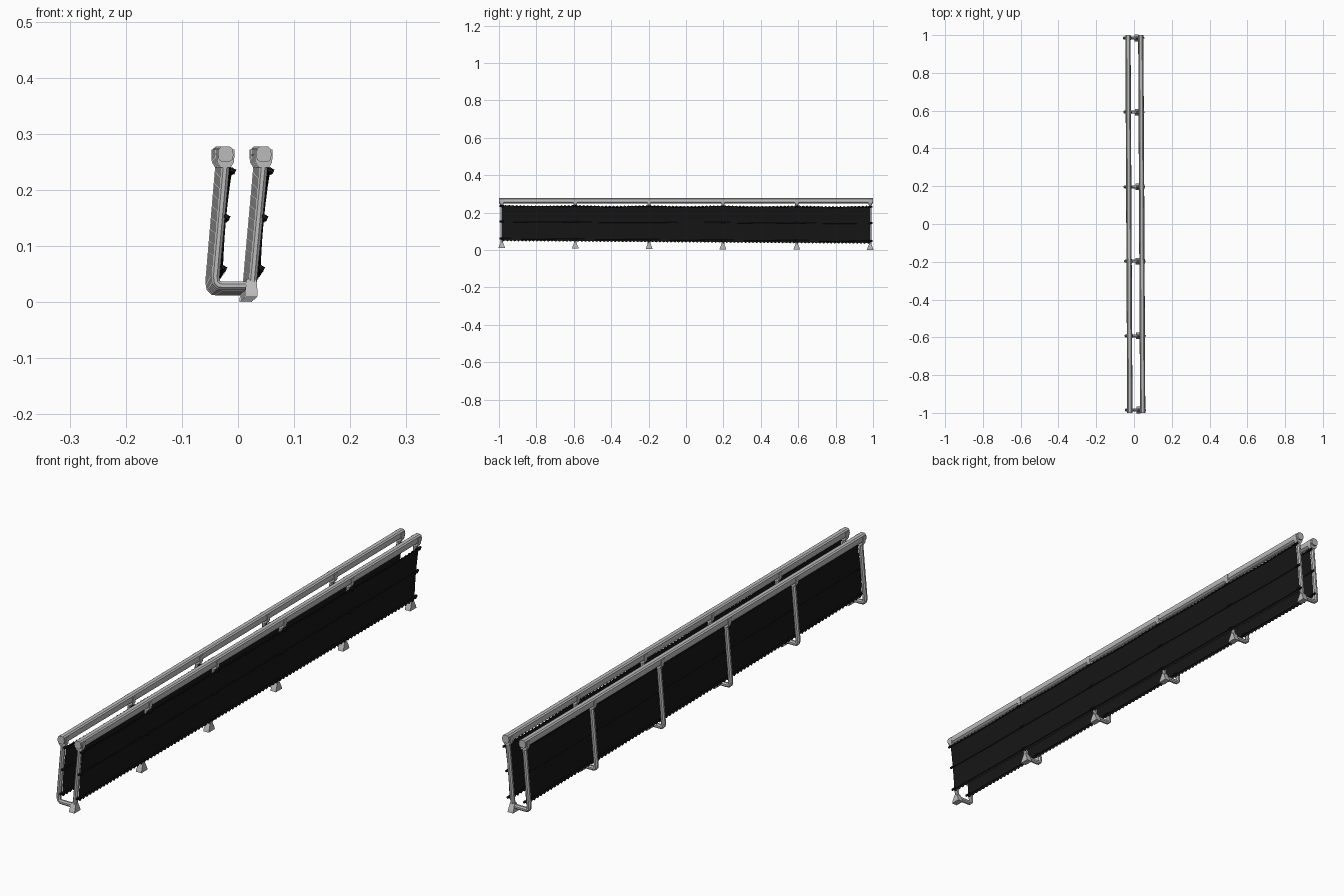
import bpy, bmesh, math
from mathutils import Vector

if "Cube" in bpy.data.objects:
    bpy.data.objects.remove(bpy.data.objects["Cube"])


def material(name, v):
    m = bpy.data.materials.new(name)
    m.diffuse_color = (v, v, v, 1)
    m.use_nodes = True
    m.node_tree.nodes["Principled BSDF"].inputs["Base Color"].default_value = m.diffuse_color
    return m


GREY = material("light grey metal", 0.5)
BLACK = material("black netting", 0.008)


def mesh_object(name, verts, faces, mat):
    me = bpy.data.meshes.new(name)
    me.from_pydata([tuple(v) for v in verts], [], faces)
    bm = bmesh.new()
    bm.from_mesh(me)
    bmesh.ops.recalc_face_normals(bm, faces=bm.faces)
    bm.to_mesh(me)
    bm.free()
    me.materials.append(mat)
    ob = bpy.data.objects.new(name, me)
    bpy.context.collection.objects.link(ob)
    return ob


def tube(name, pts, r, mat, sides=8):
    """Sweep a polygon along a path, with capped ends."""
    pts = [Vector(p) for p in pts]
    d0 = pts[1] - pts[0]
    side = Vector((0, 1, 0)) if abs(d0.normalized().y) < 0.9 else Vector((1, 0, 0))
    verts, faces = [], []
    n = len(pts)
    for i, p in enumerate(pts):
        t = (pts[min(i + 1, n - 1)] - pts[max(i - 1, 0)]).normalized()
        u = (side - t * side.dot(t)).normalized()
        w = t.cross(u)
        for k in range(sides):
            a = math.tau * (k + 0.5) / sides
            verts.append(p + r * (u * math.cos(a) + w * math.sin(a)))
    for i in range(n - 1):
        for k in range(sides):
            a, b = i * sides + k, i * sides + (k + 1) % sides
            faces.append((a, b, b + sides, a + sides))
    faces += [tuple(range(sides)), tuple(range((n - 1) * sides, n * sides))]
    ob = mesh_object(name, verts, faces, mat)
    return ob


# The frame line drifts slightly along its length
def dx(y):
    return -0.005 * y


def base_z(y):
    return 0.0245 - 0.005 * y


LEFT = (-0.047, -0.027)    # post centre x at bottom and at top
RIGHT = (0.020, 0.041)
TOP = 0.252
POSTS = [-0.985, -0.592, -0.197, 0.197, 0.592, 0.985]


def post_x(side, y, z):
    t = (z - base_z(y)) / (TOP - base_z(y))
    return side[0] + (side[1] - side[0]) * t + dx(y)


for y in POSTS:
    # U-shaped frame with a rounded lower left corner
    z0 = base_z(y)
    xl = LEFT[0] + dx(y)
    pts = [(post_x(LEFT, y, TOP), y, TOP), (post_x(LEFT, y, z0 + 0.016), y, z0 + 0.016),
           (xl + 0.003, y, z0 + 0.006), (xl + 0.008, y, z0 + 0.001),
           (xl + 0.016, y, z0), (RIGHT[0] + dx(y) + 0.005, y, z0)]
    tube("frame_left_and_floor", pts, 0.0085, GREY)
    tube("frame_right_post", [(post_x(RIGHT, y, TOP), y, TOP),
                              (post_x(RIGHT, y, z0 - 0.005), y, z0 - 0.005)], 0.0085, GREY)
    # Flared foot under the right post
    xc = RIGHT[0] + dx(y) - 0.001
    v = []
    for z, hx, hy in ((z0 - 0.0195, 0.011, 0.018), (z0 - 0.012, 0.011, 0.016), (z0 + 0.012, 0.009, 0.006)):
        v += [(xc + sx * hx, y + sy * hy, z) for sx, sy in ((-1, -1), (1, -1), (1, 1), (-1, 1))]
    f = [(0, 1, 2, 3), (8, 9, 10, 11)]
    f += [(r + k, r + (k + 1) % 4, r + 4 + (k + 1) % 4, r + 4 + k) for r in (0, 4) for k in range(4)]
    mesh_object("foot", v, f, GREY)
    for side in (LEFT, RIGHT):
        # Collar that widens under the hand rail
        x = post_x(side, y, TOP)
        v = []
        for z, h in ((0.240, 0.009), (0.249, 0.0145), (0.258, 0.0155), (0.272, 0.0155)):
            v += [(x + sx * h, y + sy * 0.0085, z) for sx, sy in ((-1, -1), (1, -1), (1, 1), (-1, 1))]
        f = [(0, 1, 2, 3), (12, 13, 14, 15)]
        f += [(r + k, r + (k + 1) % 4, r + 4 + (k + 1) % 4, r + 4 + k)
              for r in (0, 4, 8) for k in range(4)]
        mesh_object("rail_collar", v, f, GREY)

# Hand rails: rounded profile with a flat top
PROFILE = [(-0.006, 0.250), (0.006, 0.250), (0.012, 0.254), (0.014, 0.263), (0.012, 0.274),
           (0.007, 0.278), (-0.007, 0.278), (-0.012, 0.274), (-0.014, 0.263), (-0.012, 0.254)]
for name, side in (("left", LEFT), ("right", RIGHT)):
    n = len(PROFILE)
    v = [(side[1] + dx(y) + px, y, pz) for y in (-1, 1) for px, pz in PROFILE]
    f = [tuple(range(n)), tuple(range(n, 2 * n))]
    f += [(k, (k + 1) % n, n + (k + 1) % n, n + k) for k in range(n)]
    mesh_object(name + "_hand_rail", v, f, GREY)


# Netting hangs on the right-hand face of the posts
def net_point(side, y, t):
    lo, hi = 0.043 - 0.007 * y, 0.237 - 0.002 * y
    bay = 0.5 - 0.5 * math.cos(math.tau * (y - POSTS[0]) / 0.394)
    z = lo + (hi - lo) * t - 0.003 * bay * t
    return Vector((post_x(side, y, z) + 0.013 - 0.003 * math.sin(math.pi * t), y, z))


for name, side in (("left", LEFT), ("right", RIGHT)):
    cols, rows = 198, 6
    v, f = [], []
    for i in range(cols + 1):
        y = -0.985 + 1.97 * i / cols
        for j in range(rows + 1):
            p = net_point(side, y, j / rows)
            if j in (0, rows):            # zigzag mesh edge
                p.z += 0.003 * (-1) ** i
            v.append(p)
    for i in range(cols):
        for j in range(rows):
            a = i * (rows + 1) + j
            f.append((a, a + rows + 1, a + rows + 2, a + 1))
    mesh_object(name + "_net", v, f, BLACK)
    for t in (0.06, 0.54, 0.98):
        # Cable running along the net
        ys = [-0.985 + 1.97 * i / 40 for i in range(41)]
        tube(name + "_net_cable", [net_point(side, y, t) for y in ys], 0.0025, BLACK, 6)
        # Hooks tying the net to each post
        for y in POSTS:
            p = net_point(side, y, t)
            tube(name + "_net_hook", [p + Vector((-0.008, 0, 0.003)), p + Vector((0.006, 0, -0.003))],
                 0.0045, BLACK, 6)
            tube(name + "_net_knob", [p + Vector((0, -0.011, 0.001)), p + Vector((0, 0.011, 0.001))],
                 0.0045, BLACK, 6)
